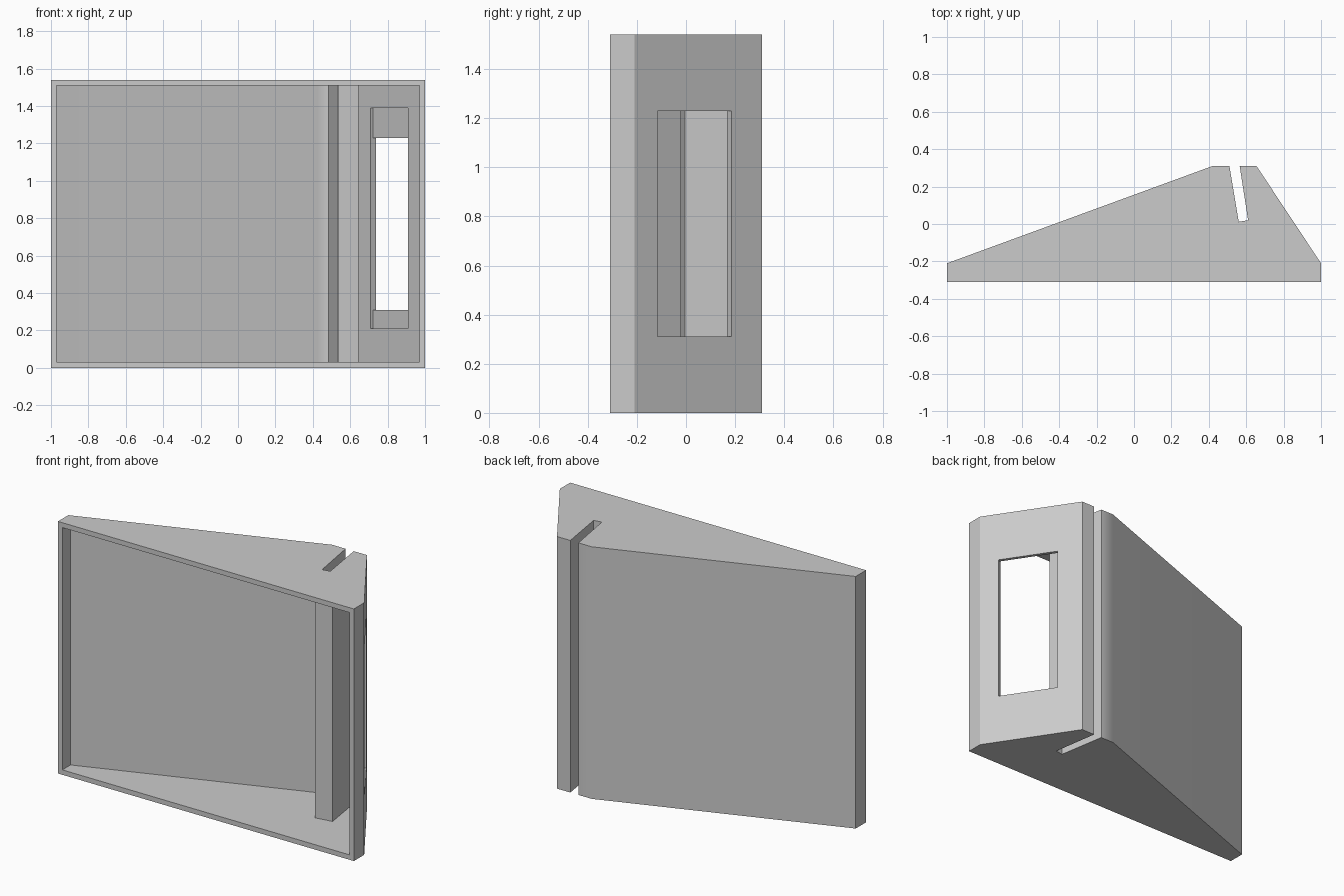
import bpy
import bmesh
from mathutils import Vector

if "Cube" in bpy.data.objects:
    bpy.data.objects.remove(bpy.data.objects["Cube"], do_unlink=True)

HEIGHT, WALL = 1.54, 0.03

grey = bpy.data.materials.new("light grey plastic")
grey.use_nodes = True
colour = (0.6, 0.6, 0.6, 1)
grey.diffuse_color = colour
grey.node_tree.nodes["Principled BSDF"].inputs["Base Color"].default_value = colour


def prism(name, outline, bottom, top):
    """Extrude an outline in x and y from bottom to top."""
    bm = bmesh.new()
    base = bm.faces.new([bm.verts.new((p[0], p[1], bottom)) for p in outline])
    grown = bmesh.ops.extrude_face_region(bm, geom=[base])["geom"]
    bmesh.ops.translate(bm, vec=(0, 0, top - bottom),
                        verts=[g for g in grown if isinstance(g, bmesh.types.BMVert)])
    bmesh.ops.recalc_face_normals(bm, faces=bm.faces)
    mesh = bpy.data.meshes.new(name)
    bm.to_mesh(mesh)
    bm.free()
    mesh.materials.append(grey)
    obj = bpy.data.objects.new(name, mesh)
    bpy.context.collection.objects.link(obj)
    return obj


# Wedge shell with a leaning slot cut down from the ridge
shell = prism("wedge_shell", [
    (-1, -0.31), (-1, -0.21), (0.42, 0.31), (0.51, 0.31), (0.56, 0.012),
    (0.61, 0.02), (0.565, 0.31), (0.655, 0.31), (1, -0.21), (1, -0.31)], 0, HEIGHT)

# Hollow inside, open at the front and wrapped around the slot
cavity = prism("cavity_cutter", [
    (-0.97, -0.4), (-0.97, -0.231), (0.425, 0.28), (0.485, 0.28), (0.535, -0.023),
    (0.643, -0.005), (0.6, 0.28), (0.634, 0.28), (0.97, -0.228), (0.97, -0.4)],
    WALL, HEIGHT - WALL)

# Window through the steep wall, with a taller shallow pocket on its inner side
back, front = Vector((0.738, 0.185)), Vector((0.937, -0.115))
out = Vector((0.833, 0.553))


def window(name, near, far, bottom, top):
    return prism(name, [back + out * near, front + out * near,
                        front + out * far, back + out * far], bottom, top)


cutters = [cavity,
           window("window_cutter", 0.05, -0.05, 0.31, 1.23),
           window("pocket_cutter", -0.02, -0.05, 0.21, 1.39)]
for cutter in cutters:
    cut = shell.modifiers.new(cutter.name, 'BOOLEAN')
    cut.operation, cut.solver, cut.object = 'DIFFERENCE', 'EXACT', cutter

# Apply the cuts and drop the helpers
bpy.context.view_layer.update()
solid = bpy.data.meshes.new_from_object(
    shell.evaluated_get(bpy.context.evaluated_depsgraph_get()))
shell.modifiers.clear()
shell.data = solid
for cutter in cutters:
    bpy.data.objects.remove(cutter, do_unlink=True)

# Soft shading over the shallow ridge, crisp everywhere else
bpy.ops.object.select_all(action='DESELECT')
shell.select_set(True)
bpy.context.view_layer.objects.active = shell
bpy.ops.object.shade_smooth_by_angle(angle=0.52)
weighted = shell.modifiers.new("soft ridge", 'WEIGHTED_NORMAL')
weighted.keep_sharp = True
